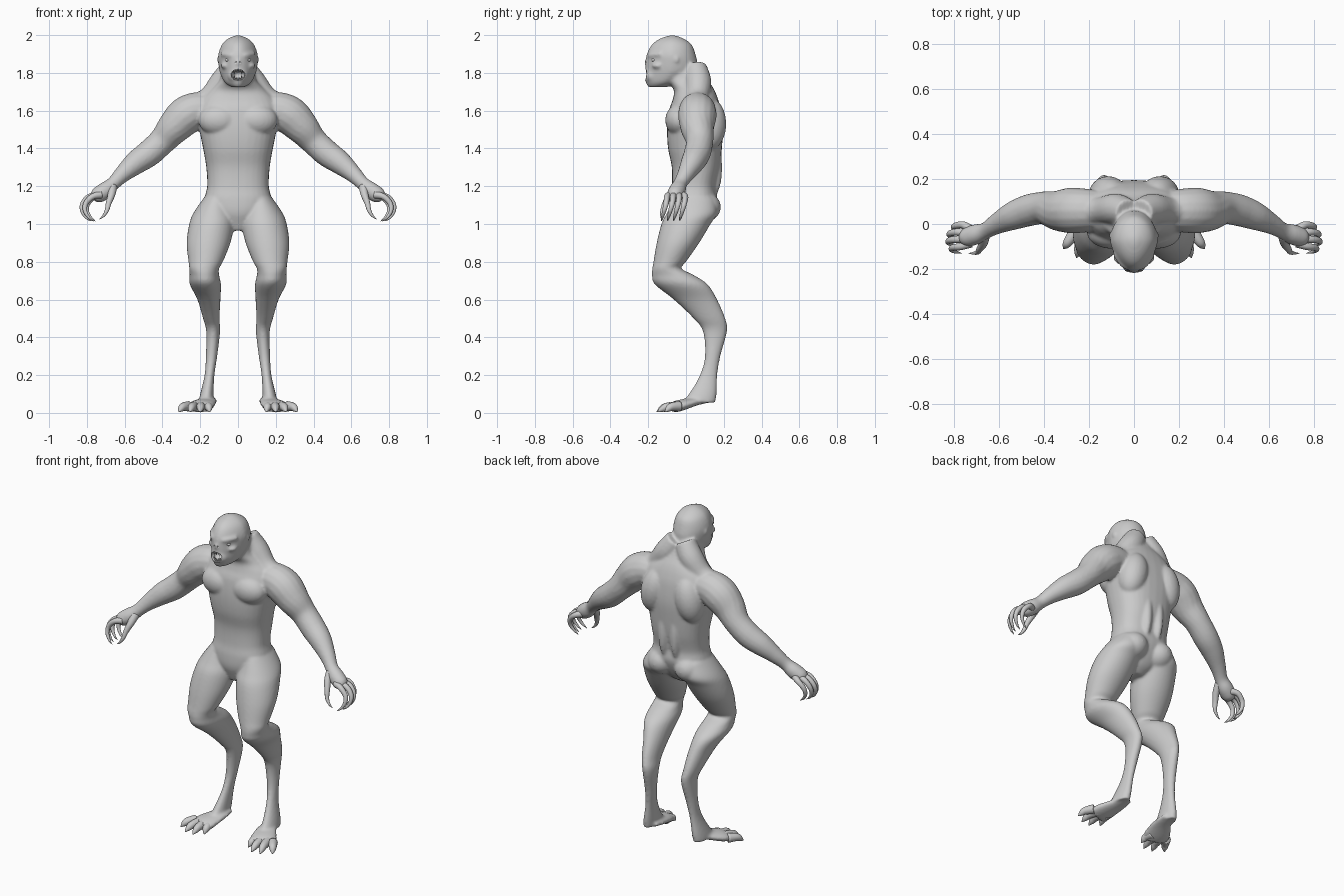
import bpy, bmesh, math
from mathutils import Vector, Matrix

cube = bpy.data.objects.get("Cube")
if cube:
    bpy.data.objects.remove(cube, do_unlink=True)

skin = bpy.data.materials.new("pale_grey")
skin.use_nodes = True
GREY = (0.6, 0.6, 0.6, 1)
skin.diffuse_color = GREY
skin.node_tree.nodes["Principled BSDF"].inputs["Base Color"].default_value = GREY


def finish(name, bm):
    bmesh.ops.recalc_face_normals(bm, faces=bm.faces[:])
    for f in bm.faces:
        f.smooth = True
    me = bpy.data.meshes.new(name)
    bm.to_mesh(me)
    bm.free()
    me.materials.append(skin)
    ob = bpy.data.objects.new(name, me)
    bpy.context.collection.objects.link(ob)
    return ob


def spline(rows, n=5):
    """Smooth curve through rows of any length."""
    pts = [Vector(r) for r in rows]
    pts = [pts[0]] + pts + [pts[-1]]
    out = []
    for a, b, c, d in zip(pts, pts[1:], pts[2:], pts[3:]):
        for i in range(n):
            t = i / n
            out.append(b + (c - a) * t / 2 + (2 * a - 5 * b + 4 * c - d) * t * t / 2
                       + (3 * b - a - 3 * c + d) * t ** 3 / 2)
    return out + [pts[-1]]


def skin_rings(bm, rings):
    loops = [[bm.verts.new(p) for p in r] for r in rings]
    for a, b in zip(loops, loops[1:]):
        for i in range(len(a)):
            j = (i + 1) % len(a)
            bm.faces.new((a[i], a[j], b[j], b[i]))
    bm.faces.new(loops[0])
    bm.faces.new(loops[-1][::-1])


def stack(bm, rows, side=1, power=2.0, taper=0.0, n=32):
    """Level rings given as (z, x low, x high, y front, y back)."""
    rings = []
    for z, x0, x1, y0, y1 in spline(rows):
        ring = []
        for k in range(n):
            c, s = math.cos(k * math.tau / n), math.sin(k * math.tau / n)
            u = math.copysign(abs(c) ** (2 / power), c) * (1 - taper * max(0, -s))
            v = math.copysign(abs(s) ** (2 / power), s)
            ring.append((side * ((x0 + x1) / 2 + u * (x1 - x0) / 2),
                         (y0 + y1) / 2 + v * (y1 - y0) / 2, z))
        rings.append(ring)
    skin_rings(bm, rings)


def tube(bm, rows, side=1, flat=1.0, n=16):
    """Round limb through (x, y, z, radius); flat squashes its height."""
    pts = spline(rows)
    rings = []
    for i, p in enumerate(pts):
        t = (pts[min(i + 1, len(pts) - 1)] - pts[max(i - 1, 0)]).to_3d().normalized()
        across = t.cross(Vector((0, 0, 1)))
        if across.length < 0.1:
            across = Vector((0, 1, 0))
        across.normalize()
        up = across.cross(t).normalized()
        ring = []
        for k in range(n):
            a = k * math.tau / n
            q = p.to_3d() + (across * math.cos(a) + up * flat * math.sin(a)) * p[3]
            ring.append((side * q.x, q.y, q.z))
        rings.append(ring)
    skin_rings(bm, rings)


def blob(bm, centre, radii, side=1, tilt=0.0):
    m = (Matrix.Translation((side * centre[0], centre[1], centre[2]))
         @ Matrix.Rotation(side * tilt, 4, 'Y') @ Matrix.Diagonal((*radii, 1)))
    bmesh.ops.create_uvsphere(bm, u_segments=24, v_segments=16, radius=1, matrix=m)


# torso, with half widths mirrored about the middle
body = bmesh.new()
torso = [(.965, .04, -.05, .05), (1, .08, -.065, .1), (1.06, .14, -.085, .14),
         (1.13, .175, -.085, .165), (1.2, .163, -.075, .16), (1.3, .168, -.075, .18),
         (1.4, .185, -.095, .19), (1.5, .205, -.1, .195), (1.6, .22, -.09, .185),
         (1.66, .2, -.07, .17), (1.71, .15, -.065, .15), (1.76, .1, -.1, .12),
         (1.82, .085, -.12, .09)]
stack(body, [(z, -w, w, f, b) for z, w, f, b in torso], power=2.4)

# head
head = [(1.725, .035, -.2, -.1), (1.75, .07, -.213, -.02), (1.8, .095, -.215, .05),
        (1.85, .104, -.213, .06), (1.9, .104, -.207, .05), (1.95, .085, -.18, .03),
        (1.98, .055, -.14, -.01), (1.998, .015, -.09, -.055)]
stack(body, [(z, -w, w, f, b) for z, w, f, b in head], taper=.22)
blob(body, (0, -.165, 1.785), (.058, .06, .05))
blob(body, (0, -.195, 1.855), (.018, .026, .025))

leg = [(1.14, .05, .18, -.06, .15), (1.06, .025, .235, -.1, .165), (1, .02, .258, -.13, .13),
       (.9, .04, .272, -.155, .07), (.8, .08, .262, -.172, 0), (.765, .1, .258, -.178, -.025),
       (.73, .1, .256, -.18, .04), (.68, .09, .255, -.165, .115), (.6, .093, .215, -.065, .165),
       (.5, .098, .185, .04, .208), (.43, .095, .168, .09, .217), (.3, .11, .17, .1, .182),
       (.2, .125, .177, .073, .166), (.1, .13, .2, .015, .162), (.055, .13, .21, -.03, .155)]
arm = [(.15, .06, 1.6, .09), (.22, .06, 1.6, .098), (.28, .06, 1.57, .102),
       (.34, .06, 1.51, .09), (.4, .072, 1.44, .073), (.47, .06, 1.375, .071),
       (.54, .035, 1.325, .063), (.61, 0, 1.265, .046), (.66, -.03, 1.215, .037),
       (.7, -.045, 1.18, .045), (.745, -.06, 1.15, .042), (.765, -.065, 1.135, .025)]

for s in (1, -1):
    stack(body, leg, s)
    tube(body, arm, s)
    # foot from heel to ball
    tube(body, [(.157, .12, .07, .04), (.165, .05, .06, .055), (.195, -.03, .04, .075),
                (.21, -.07, .028, .07)], s, flat=.4)
    # chest, shoulder blade, buttock and neck muscles
    blob(body, (.1, -.035, 1.55), (.11, .075, .085), s)
    blob(body, (.115, .125, 1.53), (.085, .088, .14), s, -.2)
    blob(body, (.09, .08, 1.09), (.09, .105, .085), s, .4)
    blob(body, (.04, .14, 1.3), (.035, .052, .16), s)
    tube(body, [(.03, .05, 1.83, .06), (.08, .065, 1.75, .07), (.15, .06, 1.67, .06),
                (.23, .055, 1.63, .055)], s)
    # brow, cheek and ear
    tube(body, [(0, -.198, 1.888, .011), (.045, -.182, 1.893, .015), (.085, -.13, 1.9, .012)], s)
    blob(body, (.062, -.145, 1.838), (.03, .035, .018), s)
    blob(body, (.1, -.05, 1.87), (.012, .014, .02), s)

ob = finish("body", body)
rem = ob.modifiers.new("blend", 'REMESH')
rem.mode = 'VOXEL'
rem.voxel_size = .008
rem.use_smooth_shade = True
smo = ob.modifiers.new("soften", 'SMOOTH')
smo.factor = .5
smo.iterations = 6

# open mouth and nostrils
cut = bmesh.new()
blob(cut, (0, -.225, 1.79), (.037, .07, .03))
for s in (1, -1):
    blob(cut, (.012, -.222, 1.856), (.006, .012, .006), s)
cutter = finish("mouth_cutter", cut)
cutter.hide_render = True
cutter.hide_viewport = True
hole = ob.modifiers.new("mouth", 'BOOLEAN')
hole.operation = 'DIFFERENCE'
hole.object = cutter

# fangs and small teeth in both jaws
teeth = bmesh.new()
for i in range(-3, 4):
    long = .02 if abs(i) == 2 else .01
    x, y = i * .009, -.208 + abs(i) * .004
    tube(teeth, [(x, y, 1.819, .005), (x, y - .002, 1.812 - long, .001)], n=8)
    tube(teeth, [(x, y, 1.762, .005), (x, y - .002, 1.768 + long, .001)], n=8)
finish("teeth", teeth)

for s, label in ((1, "left"), (-1, "right")):
    eye = bmesh.new()
    blob(eye, (.052, -.171, 1.868), (.016, .013, .01), s)
    finish(label + "_eye", eye)

    # clawed fingers curling down, then the thumb
    hand = bmesh.new()
    for k in range(4):
        y, reach = -.1 + .032 * k, (.0, .015, .01, -.01)[k]
        tube(hand, [(.725, -.085 + .02 * k, 1.155, .02), (.77 + reach, y, 1.145, .016),
                    (.805 + reach, y - .005, 1.11, .014), (.81 + reach, y - .015, 1.07, .011),
                    (.79 + reach, y - .025, 1.035, .007), (.765 + reach, y - .03, 1.015, .001)], s)
    tube(hand, [(.665, -.05, 1.195, .026), (.67, -.085, 1.155, .02), (.685, -.11, 1.11, .015),
                (.695, -.125, 1.07, .011), (.715, -.13, 1.04, .006), (.735, -.13, 1.025, .001)], s)
    finish(label + "_fingers", hand)

    # four splayed toes ending in claws
    foot = bmesh.new()
    for x, y in ((.15, -.115), (.2, -.155), (.255, -.15), (.313, -.11)):
        root = Vector((.165 + (x - .15) * .6, -.035))
        mid = root.lerp(Vector((x, y)), .55)
        tube(foot, [(*root, .035, .027), (*mid, .032, .022),
                    (*root.lerp(Vector((x, y)), .8), .02, .016), (x, y, .005, .002)], s)
    finish(label + "_toes", foot)
